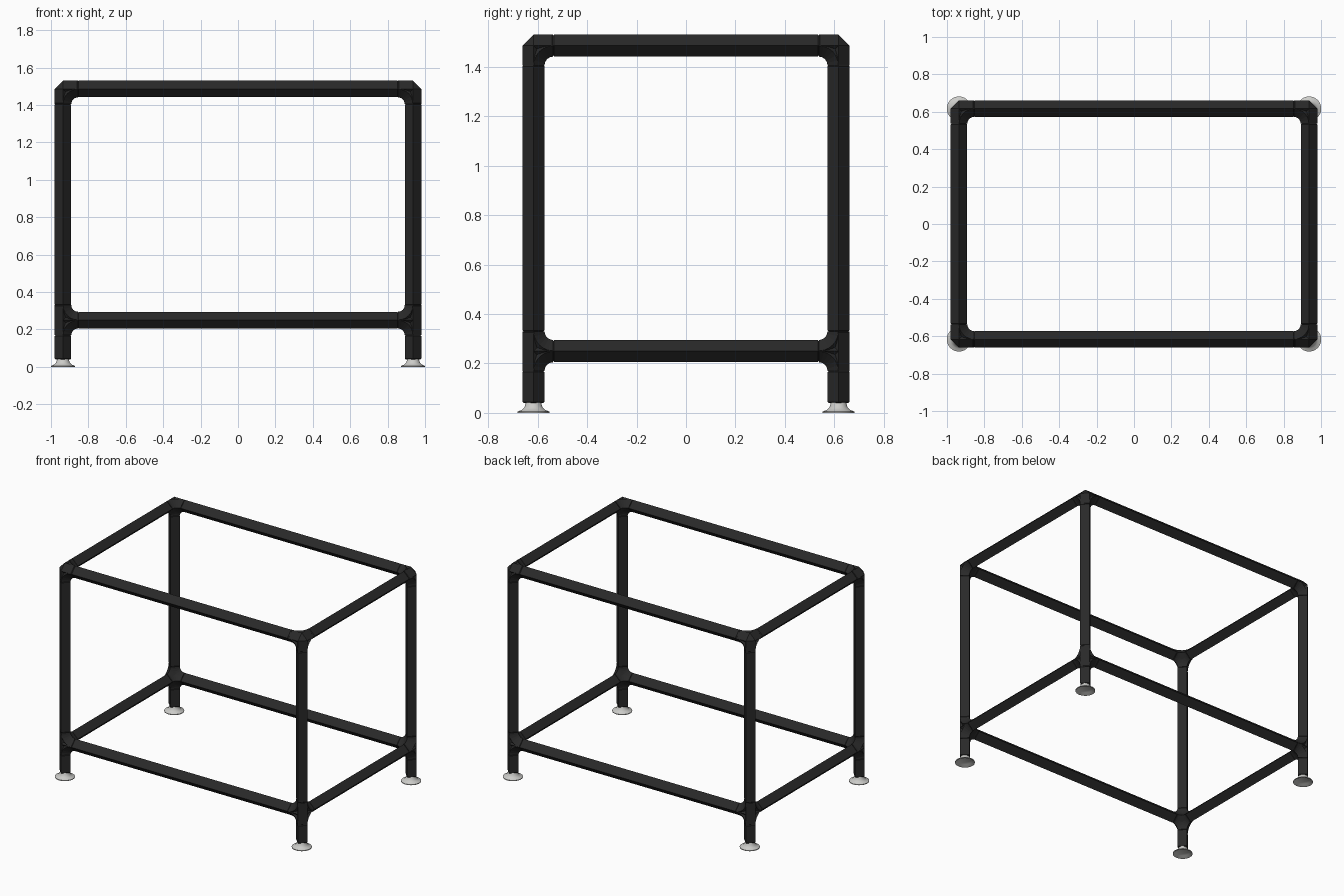
import bpy, bmesh, math
from mathutils import Vector

cube = bpy.data.objects.get("Cube")
if cube:
    bpy.data.objects.remove(cube)

R = 0.044                                  # half width of the diamond tube
CX, CY, TOP, LOW = 0.936, 0.617, 1.486, 0.25
ARM = 0.08                                 # reach of a fitting from its centre
LEG_END = 0.04


def material(name, colour):
    m = bpy.data.materials.new(name)
    m.use_nodes = True
    m.diffuse_color = colour
    m.node_tree.nodes["Principled BSDF"].inputs["Base Color"].default_value = colour
    return m


black = material("black tube", (0.022, 0.022, 0.022, 1))
steel = material("pale steel", (0.6, 0.6, 0.58, 1))


def finish(name, bm, mat):
    bmesh.ops.recalc_face_normals(bm, faces=bm.faces)
    mesh = bpy.data.meshes.new(name)
    bm.to_mesh(mesh)
    bm.free()
    mesh.materials.append(mat)
    ob = bpy.data.objects.new(name, mesh)
    bpy.context.collection.objects.link(ob)
    return ob


def loft(bm, sections):
    """Skin diamond sections given as (centre, side axis, other axis, radius)."""
    rings = [[bm.verts.new(c + d * r) for d in (u, v, -u, -v)]
             for c, u, v, r in sections]
    for a, b in zip(rings, rings[1:]):
        for i in range(4):
            j = (i + 1) % 4
            bm.faces.new((a[i], a[j], b[j], b[i]))
    bm.faces.new(rings[0])
    bm.faces.new(rings[-1])


def straight(bm, a, b, bevel_start=True):
    """Diamond tube between two points with slightly tapered ends."""
    a, b = Vector(a), Vector(b)
    t = (b - a).normalized()
    u = Vector((t.y, t.z, t.x))
    v = t.cross(u)
    c = 0.004
    start = [(a, u, v, R - c), (a + t * c, u, v, R)] if bevel_start else [(a, u, v, R)]
    loft(bm, start + [(b - t * c, u, v, R), (b, u, v, R - c)])


def elbow(bm, p, a, b):
    """Quarter bend joining the arms that leave p along a and b."""
    n = a.cross(b)
    hub = p + (a + b) * ARM
    sections = []
    for i in range(7):
        w = math.pi / 2 * i / 6
        out = -b * math.cos(w) - a * math.sin(w)
        sections.append((hub + out * (ARM - 0.001), out, n, R))
    loft(bm, sections)


def fitting(name, p, arms):
    bm = bmesh.new()
    p = Vector(p)
    # Faceted core that gives the outer corner its chamfer
    tips = [bm.verts.new(p + Vector([R * s if k == i else 0 for k in range(3)]))
            for i in range(3) for s in (1, -1)]
    bmesh.ops.convex_hull(bm, input=tips)
    for d in arms:
        straight(bm, p, p + d * ARM, False)
    for i, a in enumerate(arms):
        for b in arms[i + 1:]:
            if abs(a.dot(b)) < 0.5:
                elbow(bm, p, a, b)
    finish(name, bm, black)


def tube(name, a, b):
    bm = bmesh.new()
    straight(bm, a, b)
    finish(name, bm, black)


def foot(name, x, y):
    # Flared levelling foot, hollow underneath
    profile = [(0, 0.012), (0.045, 0.012), (0.06, 0), (0.065, 0), (0.065, 0.005),
               (0.048, 0.012), (0.036, 0.024), (0.031, 0.042), (0, 0.042)]
    bm = bmesh.new()
    vs = [bm.verts.new((r, 0, z)) for r, z in profile]
    es = [bm.edges.new(e) for e in zip(vs, vs[1:])]
    bmesh.ops.spin(bm, geom=vs + es, cent=(0, 0, 0), axis=(0, 0, 1),
                   angle=math.tau, steps=32)
    bmesh.ops.remove_doubles(bm, verts=bm.verts, dist=0.0001)
    ob = finish(name, bm, steel)
    ob.location = (x, y, 0)
    bpy.ops.object.select_all(action="DESELECT")
    bpy.context.view_layer.objects.active = ob
    ob.select_set(True)
    bpy.ops.object.shade_smooth_by_angle(angle=math.radians(40))


# Corners: legs, fittings and feet
for sx, side in ((1, "left"), (-1, "right")):
    for sy, end in ((-1, "front"), (1, "back")):
        x, y = sx * CX, sy * CY
        tag = f"{end}_{side}"
        ax, ay, up = Vector((-sx, 0, 0)), Vector((0, -sy, 0)), Vector((0, 0, 1))
        fitting(f"{tag}_top_corner", (x, y, TOP), [ax, ay, -up])
        fitting(f"{tag}_lower_joint", (x, y, LOW), [ax, ay, up, -up])
        tube(f"{tag}_leg", (x, y, LOW + ARM), (x, y, TOP - ARM))
        tube(f"{tag}_leg_end", (x, y, LEG_END), (x, y, LOW - ARM))
        foot(f"{tag}_foot", x, y)

# Rails of the two rectangular frames
for z, level in ((TOP, "top"), (LOW, "lower")):
    for s, end, side in ((-1, "front", "right"), (1, "back", "left")):
        tube(f"{level}_{end}_rail", (-CX + ARM, s * CY, z), (CX - ARM, s * CY, z))
        tube(f"{level}_{side}_rail", (s * CX, -CY + ARM, z), (s * CX, CY - ARM, z))
